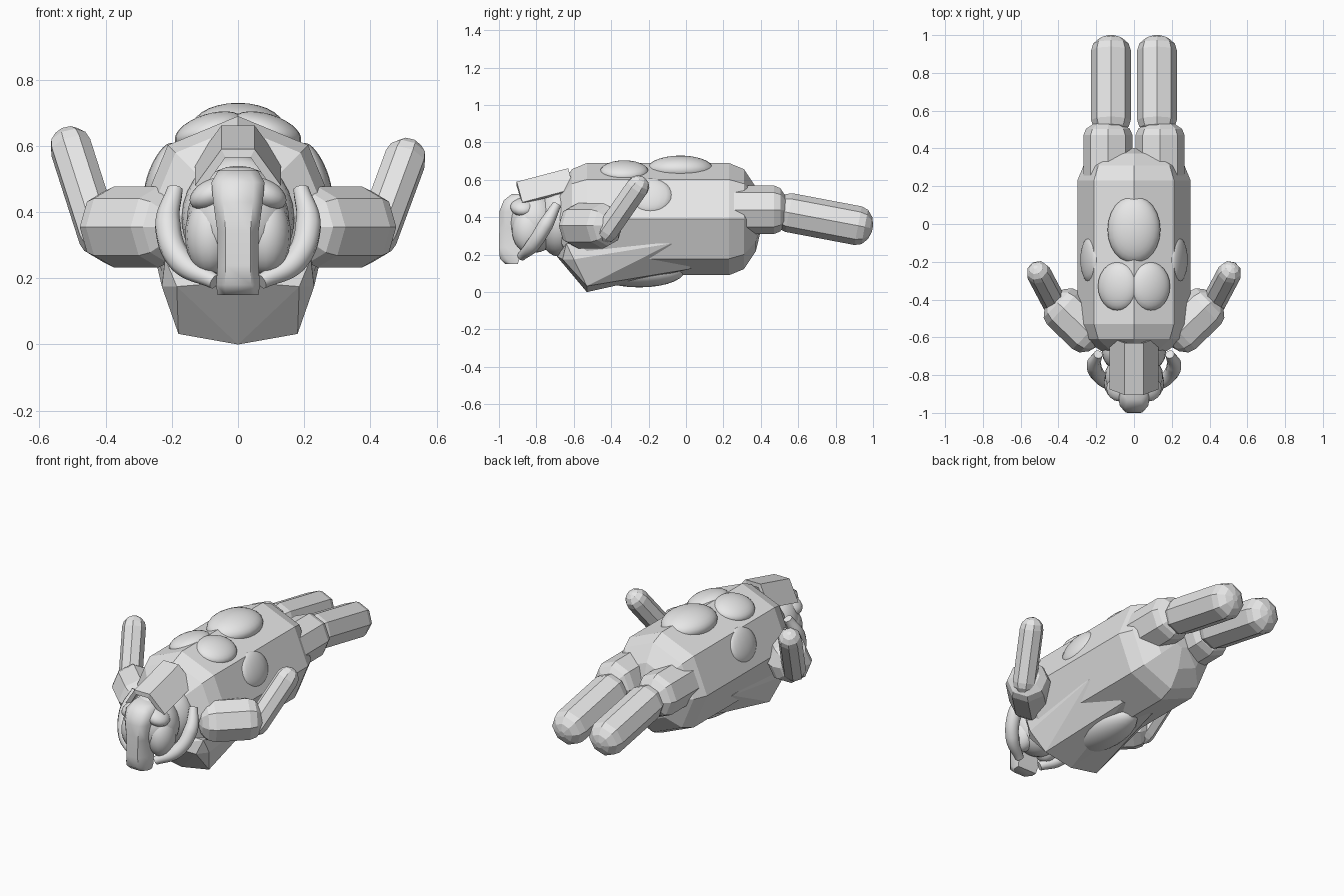
import bpy, bmesh, math
from mathutils import Vector, Matrix

if "Cube" in bpy.data.objects:
    bpy.data.objects.remove(bpy.data.objects["Cube"])

grey = bpy.data.materials.new("grey")
grey.diffuse_color = (0.8, 0.8, 0.8, 1)
grey.use_nodes = True
grey.node_tree.nodes["Principled BSDF"].inputs["Base Color"].default_value = grey.diffuse_color


def finish(name, bm, smooth=None):
    bmesh.ops.recalc_face_normals(bm, faces=bm.faces)
    me = bpy.data.meshes.new(name)
    bm.to_mesh(me)
    bm.free()
    me.materials.append(grey)
    ob = bpy.data.objects.new(name, me)
    bpy.context.collection.objects.link(ob)
    if smooth:
        bpy.ops.object.select_all(action='DESELECT')
        ob.select_set(True)
        bpy.context.view_layer.objects.active = ob
        bpy.ops.object.shade_smooth_by_angle(angle=math.radians(smooth))
    return ob


def skin(bm, rings):
    """Join rings of points into a closed tube."""
    rings = [[bm.verts.new(p) for p in r] for r in rings]
    n = len(rings[0])
    for a, b in zip(rings, rings[1:]):
        for i in range(n):
            j = (i + 1) % n
            bm.faces.new((a[i], a[j], b[j], b[i]))
    bm.faces.new(rings[0][::-1])
    bm.faces.new(rings[-1])


def capsule(name, a, b, r, cap=None, sides=8):
    """Faceted capsule whose straight part runs from a to b."""
    a, b = Vector(a), Vector(b)
    cap = cap or r
    length = (b - a).length
    rot = (b - a).to_track_quat('Z', 'Y')
    angles = [math.radians(t) for t in (0, 27, 55, 80)]
    prof = [(-cap * math.sin(t), r * math.cos(t)) for t in reversed(angles)]
    prof += [(length + cap * math.sin(t), r * math.cos(t)) for t in angles]
    rings = []
    for h, q in prof:
        rings.append([a + rot @ Vector((q * math.cos(k * math.tau / sides),
                                        q * math.sin(k * math.tau / sides), h))
                      for k in range(sides)])
    bm = bmesh.new()
    skin(bm, rings)
    return finish(name, bm)


def ellipsoid(name, c, size, tilt=0.0, seg=24):
    bm = bmesh.new()
    m = Matrix.Translation(c) @ Matrix.Rotation(tilt, 4, 'Y') @ Matrix.Diagonal((*size, 1))
    bmesh.ops.create_uvsphere(bm, u_segments=seg, v_segments=14, radius=1, matrix=m)
    return finish(name, bm, 60)


def hull(name, pts):
    bm = bmesh.new()
    for p in pts:
        bm.verts.new(p)
    res = bmesh.ops.convex_hull(bm, input=bm.verts)
    loose = [v for v in bm.verts if not v.link_faces]
    bmesh.ops.delete(bm, geom=loose, context='VERTS')
    return finish(name, bm)


# Torso
capsule("torso", (0, -0.53, 0.39), (0, 0.23, 0.39), 0.30, 0.175)

# Limbs
for s, side, lift in ((-1, "left", 0.035), (1, "right", 0.0)):
    capsule(side + "_thigh", (s * 0.138, 0.25, 0.44), (s * 0.138, 0.47, 0.44), 0.13, 0.075)
    capsule(side + "_shin", (s * 0.122, 0.55, 0.425), (s * 0.122, 0.92, 0.355), 0.105, 0.08)
    capsule(side + "_upper_arm", (s * 0.24, -0.575, 0.355), (s * 0.375, -0.445, 0.355), 0.122, 0.085)
    capsule(side + "_forearm", (s * 0.42, -0.42, 0.33), (s * 0.505, -0.26, 0.56 + lift), 0.065)
    # Rounded flank muscle
    ellipsoid(side + "_flank", (s * 0.235, -0.19, 0.515), (0.035, 0.12, 0.10), s * -0.38, 16)

# Raised pads along the back
ellipsoid("back_pad_rear", (0, -0.03, 0.655), (0.14, 0.18, 0.075))
for s in (-1, 1):
    ellipsoid("back_pad_front", (s * 0.085, -0.33, 0.645), (0.11, 0.13, 0.052), s * 0.3)

# Angular chest plate under the body, with a soft belly bulge
bib = []
for s in (-1, 1):
    bib += [(s * 0.18, -0.53, 0.032), (s * 0.185, -0.66, 0.175), (s * 0.23, -0.60, 0.175),
            (s * 0.22, -0.64, 0.26), (s * 0.10, 0.03, 0.125), (s * 0.25, -0.08, 0.26)]
hull("chest_plate", bib + [(0, -0.53, 0.0), (0, -0.69, 0.19)])
ellipsoid("belly", (0, -0.25, 0.11), (0.12, 0.24, 0.085))

# Head and neck
ellipsoid("neck", (0, -0.68, 0.38), (0.17, 0.12, 0.19))
ellipsoid("head", (0, -0.81, 0.375), (0.155, 0.14, 0.165))
for s in (-1, 1):
    ellipsoid("cheek", (s * 0.085, -0.84, 0.33), (0.075, 0.09, 0.12), 0, 16)
    ellipsoid("brow", (s * 0.075, -0.87, 0.455), (0.075, 0.07, 0.045), s * 0.4, 16)

# Trunk: z, front y, back y, half width
bm = bmesh.new()
trunk = [(0.525, -0.93, -0.84, 0.06), (0.49, -0.975, -0.84, 0.08), (0.43, -0.998, -0.84, 0.075),
         (0.34, -0.998, -0.86, 0.062), (0.24, -1.0, -0.88, 0.062), (0.18, -0.995, -0.89, 0.066),
         (0.15, -0.965, -0.90, 0.062)]
skin(bm, [[(-w, b, z), (-w, f + 0.035, z), (-w * 0.6, f, z), (w * 0.6, f, z),
           (w, f + 0.035, z), (w, b, z)] for z, f, b, w in trunk])
finish("trunk", bm, 50)

# Curved tusks
for s in (-1, 1):
    cu = bpy.data.curves.new("tusk_path", 'CURVE')
    cu.dimensions = '3D'
    cu.bevel_depth = 0.04
    cu.bevel_resolution = 3
    cu.use_fill_caps = True
    sp = cu.splines.new('BEZIER')
    path = [(0.19, -0.69, 0.47, 0.6), (0.212, -0.75, 0.36, 1.0),
            (0.17, -0.82, 0.25, 0.95), (0.07, -0.88, 0.19, 0.6)]
    sp.bezier_points.add(len(path) - 1)
    for p, (x, y, z, r) in zip(sp.bezier_points, path):
        p.co = (s * x, y, z)
        p.radius = r
        p.handle_left_type = p.handle_right_type = 'AUTO'
    tmp = bpy.data.objects.new("tusk_path", cu)
    bpy.context.collection.objects.link(tmp)
    bm = bmesh.new()
    bm.from_mesh(tmp.to_mesh())
    tmp.to_mesh_clear()
    bpy.data.objects.remove(tmp)
    finish("tusk", bm, 60)

# Arched visor sloping forward over the head
arch = [(-0.13, -0.11), (-0.05, 0), (0.05, 0), (0.13, -0.11),
        (0.105, -0.12), (0.038, -0.025), (-0.038, -0.025), (-0.105, -0.12)]
bm = bmesh.new()
rings = [[bm.verts.new((x, y + 0.03 * (z < -0.05), top + z)) for x, z in arch]
         for y, top in ((-0.905, 0.59), (-0.63, 0.662))]
for i in range(8):
    j = (i + 1) % 8
    bm.faces.new((rings[0][i], rings[0][j], rings[1][j], rings[1][i]))
for r in rings:
    for i in range(3):
        bm.faces.new((r[i], r[i + 1], r[6 - i], r[7 - i]))
finish("visor", bm)
